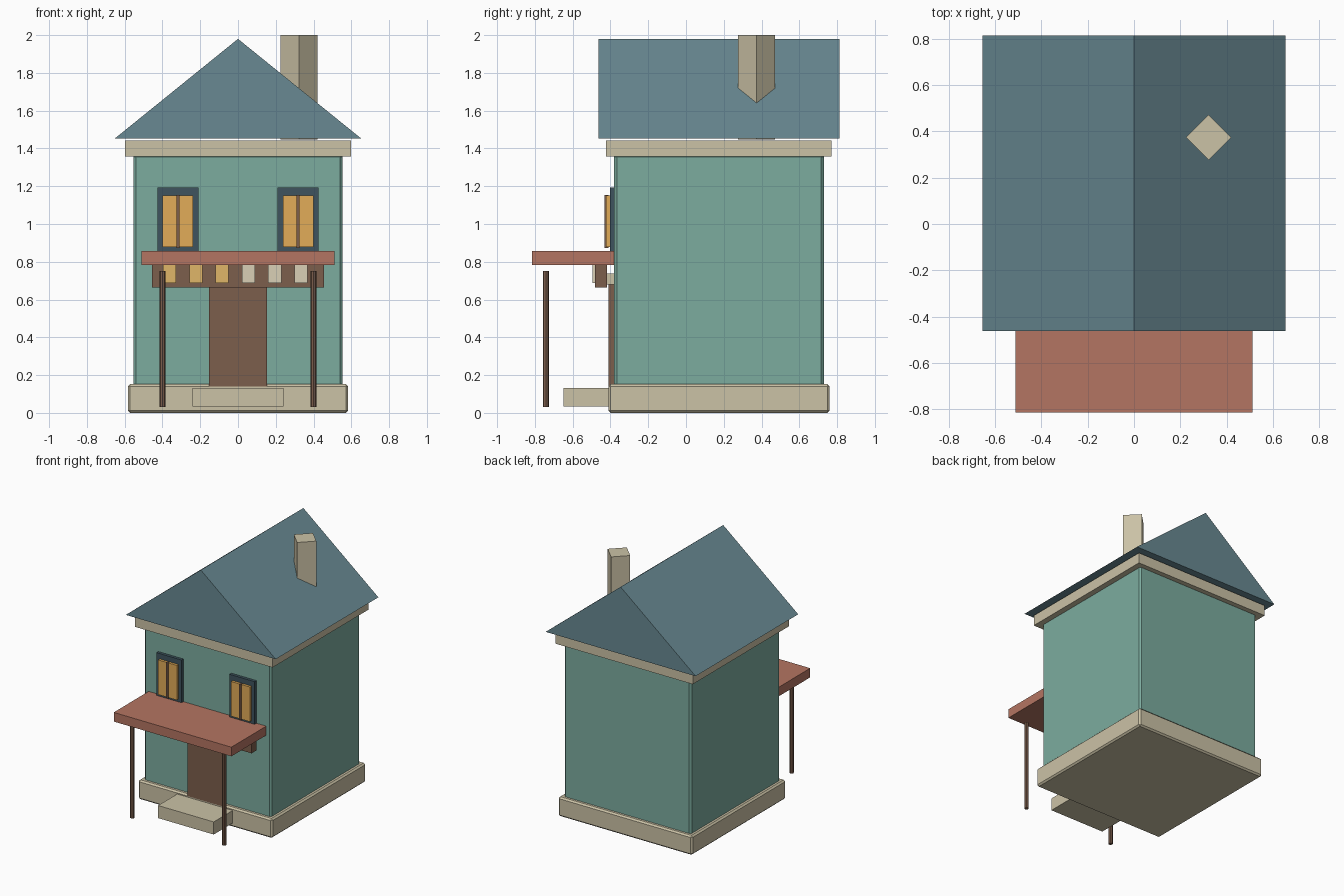
import bpy, bmesh
from math import pi

if "Cube" in bpy.data.objects:
    bpy.data.objects.remove(bpy.data.objects["Cube"])


def material(name, rgb):
    m = bpy.data.materials.new(name)
    lin = [((c / 255 + 0.055) / 1.055) ** 2.4 for c in rgb]
    m.diffuse_color = (*lin, 1)
    m.use_nodes = True
    m.node_tree.nodes["Principled BSDF"].inputs["Base Color"].default_value = m.diffuse_color
    return m


TEAL = material("teal_plaster", (124, 172, 159))
STONE = material("stone", (203, 194, 166))
SLATE = material("slate", (104, 137, 146))
CLAY = material("clay", (180, 117, 98))
WOOD = material("wood", (124, 94, 76))
FRAME = material("dark_frame", (62, 84, 94))
GLASS = material("warm_glass", (226, 172, 88))
GOLD = material("gold_tile", (224, 182, 104))
CREAM = material("cream_tile", (218, 208, 182))


def finish(name, bm, mat):
    bmesh.ops.recalc_face_normals(bm, faces=bm.faces)
    mesh = bpy.data.meshes.new(name)
    bm.to_mesh(mesh)
    bm.free()
    mesh.materials.append(mat)
    ob = bpy.data.objects.new(name, mesh)
    bpy.context.collection.objects.link(ob)
    return ob


def box(name, x, y, z, mat, bevel=0):
    """Box spanning the (low, high) ranges x, y and z."""
    bm = bmesh.new()
    bmesh.ops.create_cube(bm, size=1)
    for v in bm.verts:
        v.co = [r[0] + (c + 0.5) * (r[1] - r[0]) for c, r in zip(v.co, (x, y, z))]
    ob = finish(name, bm, mat)
    if bevel:
        mod = ob.modifiers.new("bevel", 'BEVEL')
        mod.width, mod.segments = bevel, 1
    return ob


def column(name, x, y, z, radius, sides, mat):
    bm = bmesh.new()
    bmesh.ops.create_cone(bm, cap_ends=True, segments=sides, radius1=radius,
                          radius2=radius, depth=z[1] - z[0])
    ob = finish(name, bm, mat)
    ob.location = (x, y, (z[0] + z[1]) / 2)
    return ob


# House body
box("foundation", (-0.583, 0.583), (-0.411, 0.76), (0, 0.152), STONE, 0.012)
box("walls", (-0.553, 0.553), (-0.38, 0.73), (0.12, 1.37), TEAL, 0.014)
box("cornice", (-0.598, 0.598), (-0.424, 0.769), (1.357, 1.441), STONE)

# Gable roof: triangle profile extruded front to back
bm = bmesh.new()
tri = bm.faces.new([bm.verts.new((x, -0.463, z))
                    for x, z in ((-0.653, 1.452), (0.653, 1.452), (0, 1.98))])
ext = bmesh.ops.extrude_face_region(bm, geom=[tri], use_keep_orig=True)
bmesh.ops.translate(bm, vec=(0, 1.276, 0),
                    verts=[g for g in ext["geom"] if isinstance(g, bmesh.types.BMVert)])
finish("gable_roof", bm, SLATE)

# Four-sided chimney set diagonally
column("chimney", 0.322, 0.374, (1.447, 2.0), 0.098, 4, STONE)

# Door, lintel and step
box("door", (-0.153, 0.153), (-0.411, -0.375), (0.14, 0.68), WOOD)
box("door_lintel", (-0.18, 0.18), (-0.42, -0.375), (0.68, 0.737), STONE)
box("front_step", (-0.242, 0.242), (-0.648, -0.40), (0.033, 0.132), STONE)

# Porch roof, posts and windows, mirrored left and right
box("porch_roof", (-0.512, 0.512), (-0.814, -0.38), (0.784, 0.856), CLAY)
for side, s in (("left", -1), ("right", 1)):
    column(f"{side}_porch_post", s * 0.4, -0.742, (0.03, 0.75), 0.016, 8, WOOD)
    cx = s * 0.318
    box(f"{side}_window_frame", (cx - 0.109, cx + 0.109), (-0.403, -0.375),
        (0.835, 1.192), FRAME)
    box(f"{side}_window_glass", (cx - 0.081, cx + 0.081), (-0.423, -0.40),
        (0.877, 1.15), GLASS)
    box(f"{side}_window_mullion", (cx - 0.008, cx + 0.008), (-0.431, -0.41),
        (0.873, 1.154), WOOD)

# Board under the porch roof with six plain tiles
box("porch_board", (-0.455, 0.455), (-0.481, -0.418), (0.665, 0.784), WOOD)
for i in range(6):
    cx = -0.362 + i * 0.139
    box(f"board_tile_{i + 1}", (cx - 0.035, cx + 0.035), (-0.494, -0.478),
        (0.688, 0.782), GOLD if i < 3 else CREAM)
